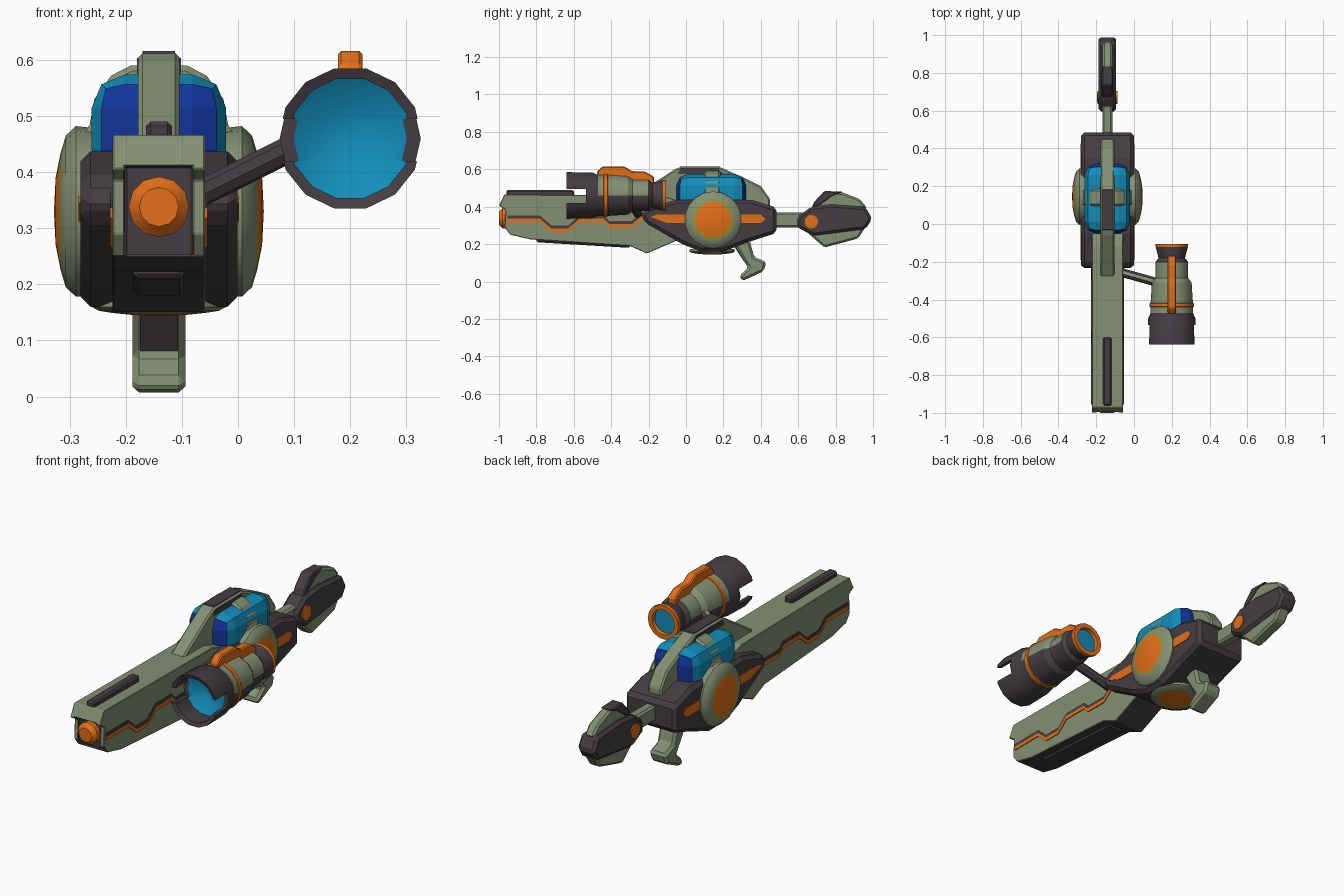
import bpy
import bmesh
from mathutils import Vector

if "Cube" in bpy.data.objects:
    bpy.data.objects.remove(bpy.data.objects["Cube"])

# Palette
GREEN, DARK, ORANGE, CYAN, BLUE, YELLOW = range(6)
COLOURS = {
    "sage_green": (.23, .28, .17), "charcoal": (.06, .048, .056),
    "orange": (.76, .16, .01), "cyan_glass": (.006, .27, .5),
    "deep_blue": (.006, .035, .33), "ochre": (.35, .3, .02),
}
MATS = []
for label, rgb in COLOURS.items():
    m = bpy.data.materials.new(label)
    m.use_nodes = True
    m.diffuse_color = (*rgb, 1)
    m.node_tree.nodes["Principled BSDF"].inputs["Base Color"].default_value = (*rgb, 1)
    MATS.append(m)

C = -.141  # centre plane of the weapon


def finish(name, bm, rule=None, bevel=0, segments=1, smooth=False, cutter=None):
    """Turn a bmesh into an object, paint faces by rule, then cut and bevel."""
    bmesh.ops.recalc_face_normals(bm, faces=bm.faces)
    bm.normal_update()
    if rule:
        for f in bm.faces:
            f.material_index = rule(f.normal, f.calc_center_median(), f.material_index)
    me = bpy.data.meshes.new(name)
    bm.to_mesh(me)
    bm.free()
    for m in MATS:
        me.materials.append(m)
    ob = bpy.data.objects.new(name, me)
    bpy.context.collection.objects.link(ob)
    if smooth:
        bpy.ops.object.select_all(action='DESELECT')
        ob.select_set(True)
        bpy.context.view_layer.objects.active = ob
        bpy.ops.object.shade_smooth_by_angle(angle=.55)
    if cutter:
        b = ob.modifiers.new("cut", 'BOOLEAN')
        b.operation, b.solver, b.object = 'DIFFERENCE', 'EXACT', cutter
    if bevel:
        b = ob.modifiers.new("bevel", 'BEVEL')
        b.width, b.segments, b.limit_method = bevel, segments, 'ANGLE'
    return ob


def prism(name, pts, half, mat, x=C, **kw):
    """Extrude a side outline of (y, z) points across x."""
    bm = bmesh.new()
    f = bm.faces.new([bm.verts.new((x - half, y, z)) for y, z in pts])
    ext = bmesh.ops.extrude_face_region(bm, geom=[f])["geom"]
    bmesh.ops.translate(bm, vec=(2 * half, 0, 0),
                        verts=[v for v in ext if isinstance(v, bmesh.types.BMVert)])
    for f in bm.faces:
        f.material_index = mat
    return finish(name, bm, **kw)


def box(name, x, y0, y1, z0, z1, half, mat, **kw):
    return prism(name, [(y0, z0), (y1, z0), (y1, z1), (y0, z1)], half, mat, x, **kw)


def lathe(name, profile, origin, axis, sides=14, **kw):
    """Revolve (radius, distance, colour) points; each colour fills the band that ends there."""
    bm = bmesh.new()
    turn = Vector((0, 0, 1)).rotation_difference(Vector(axis))
    verts = [bm.verts.new((r, 0, t)) for r, t, _ in profile]
    edges = [bm.edges.new(p) for p in zip(verts, verts[1:])]
    bmesh.ops.spin(bm, geom=verts + edges, axis=(0, 0, 1), cent=(0, 0, 0),
                   angle=6.2831853, steps=sides, use_duplicate=False)
    bmesh.ops.remove_doubles(bm, verts=bm.verts, dist=.0002)
    bm.normal_update()
    for f in bm.faces:
        # match the face to the profile band it came from
        rs = [(v.co.xy.length, v.co.z) for v in f.verts]
        def miss(k):
            return sum(min(abs(r - p[0]) + abs(t - p[1]) for p in profile[k - 1:k + 1])
                       for r, t in rs) + sum(min(abs(r - p[0]) + abs(t - p[1])
                       for r, t in rs) for p in profile[k - 1:k + 1])
        f.material_index = profile[min(range(1, len(profile)), key=miss)][2]
    for v in bm.verts:
        v.co = turn @ v.co + Vector(origin)
    return finish(name, bm, smooth=True, **kw)


def ribbon(name, path, width, half, mat, x):
    up = [(y, z + width / 2) for y, z in path]
    down = [(y, z - width / 2) for y, z in reversed(path)]
    return prism(name, up + down, half, mat, x)


# Barrel housing with a recessed muzzle
recess = box("muzzle_recess_cutter", C, -1.1, -.92, .25, .41, .06, DARK)
recess.hide_render = True
recess.hide_viewport = True
prism("barrel_housing",
      [(-1, .405), (-.97, .466), (-.12, .457), (.0, .42), (.0, .24), (-.21, .15), (-.3, .19),
       (-.83, .225), (-.94, .25), (-.97, .29), (-.965, .385)],
      .0825, GREEN, bevel=.018, cutter=recess,
      rule=lambda n, c, m: DARK if n.z < -.3 and c.y > -.9 else m)
box("barrel_top_rail", C, -.96, -.6, .44, .49, .023, DARK, bevel=.008)
prism("barrel_under_rail", [(-.8, .25), (-.8, .21), (-.3, .18), (-.3, .25)], .045, DARK, bevel=.008)
lathe("muzzle_tip", [(0, .0, ORANGE), (.035, .0, ORANGE), (.054, .02, ORANGE), (.054, .045, ORANGE),
                     (.04, .06, ORANGE), (.04, .12, DARK), (0, .12, DARK)],
      (C, -1, .338), (0, 1, 0), 12)

# Zigzag seams along both barrel sides
seam = [(-.955, .327), (-.78, .327), (-.72, .275), (-.63, .275), (-.57, .327),
        (-.44, .327), (-.41, .298), (-.29, .298), (-.24, .34), (-.15, .34)]
for side, label in ((1, "left"), (-1, "right")):
    sx = C + side * .082
    ribbon(label + "_orange_seam", seam, .018, .005, ORANGE, sx)
    ribbon(label + "_dark_seam", [(y, z + .017) for y, z in seam], .016, .004, DARK, sx)

# Main body
prism("main_body",
      [(-.24, .36), (-.2, .395), (-.05, .437), (.35, .437), (.485, .395), (.485, .26),
       (.33, .21), (.2, .16), (.08, .16), (-.02, .2), (-.22, .315)],
      .14, DARK, bevel=.018)
prism("body_side_stripes", [(-.19, .345), (-.16, .357), (.4, .357), (.425, .335),
                            (.4, .312), (-.1, .312)], .143, ORANGE)

# Glass canopy with blue ends, hoop and spine
box("glass_canopy", C, -.05, .32, .38, .574, .12, CYAN, bevel=.06, segments=2,
    rule=lambda n, c, m: BLUE if abs(n.y) > .8 else m)
bm = bmesh.new()
hoop = [(.16, .40), (.15, .455), (.125, .475), (.115, .53), (.085, .572), (.05, .59)]
outline = [(C + x, z) for x, z in hoop] + [(C - x, z) for x, z in reversed(hoop)]
face = bm.faces.new([bm.verts.new((x, .095, z)) for x, z in outline])
ext = bmesh.ops.extrude_face_region(bm, geom=[face])["geom"]
bmesh.ops.translate(bm, vec=(0, .09, 0), verts=[v for v in ext if isinstance(v, bmesh.types.BMVert)])
finish("canopy_hoop", bm, bevel=.01)
prism("top_spine",
      [(-.28, .40), (-.28, .457), (-.06, .6), (-.03, .612), (.18, .612), (.31, .555),
       (.4, .51), (.45, .44), (.45, .40)], .037, GREEN, bevel=.008)
prism("spine_cap", [(-.045, .58), (-.03, .616), (.18, .616), (.2, .58)], .029, DARK)
prism("spine_side_bands", [(-.045, .575), (-.03, .603), (.17, .603), (.2, .575)], .039, DARK)

# Round side pods and the underside pod
pod = [(0, -.03, GREEN), (.148, -.03, GREEN), (.152, .008, GREEN), (.135, .026, GREEN),
       (.105, .035, GREEN), (.095, .037, YELLOW), (.06, .044, ORANGE), (0, .047, ORANGE)]
for side, label in ((1, "left"), (-1, "right")):
    lathe(label + "_pod", pod, (C + side * .14, .145, .33), (side, 0, 0), 18)
lathe("underside_pod", [(r * .8, t * .4, m) for r, t, m in pod], (C, .14, .163), (0, 0, -1), 18)

# Grip
prism("grip", [(.25, .22), (.34, .22), (.365, .13), (.43, .105), (.415, .055),
               (.3, .002), (.285, .03), (.335, .075), (.28, .16)],
      .047, GREEN, bevel=.012)
prism("grip_front_panel", [(.25, .2), (.275, .16), (.33, .078), (.345, .085), (.3, .2)], .034, DARK)

# Stock
box("stock_rod", C, .45, .63, .29, .37, .027, GREEN, bevel=.01)
prism("stock_body", [(.595, .345), (.67, .4), (.78, .412), (.96, .398), (.995, .335),
                     (.96, .28), (.68, .245), (.595, .29)], .047, DARK, bevel=.014)
prism("stock_top_fin", [(.67, .39), (.69, .425), (.745, .48), (.84, .475), (.93, .44),
                        (.97, .39)], .026, GREEN, bevel=.01)
prism("stock_fin_edge", [(.67, .39), (.685, .425), (.74, .484), (.84, .48), (.78, .455),
                         (.72, .41)], .03, DARK, bevel=.006)
prism("stock_bottom_fin", [(.65, .26), (.74, .182), (.92, .23), (.96, .29)], .032, GREEN, bevel=.01)
for side, label in ((1, "left"), (-1, "right")):
    lathe(label + "_stock_button", [(0, 0, ORANGE), (.036, 0, ORANGE), (.036, .008, ORANGE),
                                    (0, .01, ORANGE)], (C + side * .045, .67, .32), (side, 0, 0))

# Offset scope: notched hood, lens, barrel and eyepiece
notch = box("hood_notch_cutter", .2, -.7, -.535, .42, .495, .2, DARK)
notch.hide_render = True
notch.hide_viewport = True
lathe("scope",
      [(0, -.50, CYAN), (.06, -.51, CYAN), (.109, -.54, CYAN), (.109, -.63, DARK),
       (.128, -.638, DARK), (.125, -.5, DARK), (.112, -.47, DARK), (.113, -.44, GREEN),
       (.117, -.438, ORANGE), (.117, -.42, ORANGE), (.112, -.418, ORANGE), (.105, -.31, GREEN),
       (.086, -.285, GREEN), (.086, -.2, GREEN), (.07, -.18, DARK), (.085, -.122, DARK),
       (.085, -.106, ORANGE), (.062, -.106, ORANGE), (.06, -.125, ORANGE), (0, -.125, CYAN)],
      (.2, 0, .46), (0, 1, 0), cutter=notch,
      rule=lambda n, c, m: DARK if m == GREEN and c.z < .47 else m)
prism("scope_top_strip", [(-.475, .55), (-.475, .59), (-.445, .616), (-.33, .616), (-.29, .59),
                          (-.22, .588), (-.17, .56), (-.17, .52)], .022, ORANGE, .2, bevel=.006)

# Arm joining the scope to the barrel
start, end = Vector((-.09, -.25, .35)), Vector((.16, -.32, .475))
reach = (end - start).length
lathe("scope_arm", [(0, 0, DARK), (.024, 0, DARK), (.024, reach, DARK), (0, reach, DARK)],
      start, (end - start).normalized(), 8,
      rule=lambda n, c, m: GREEN if n.z > .75 else m)
